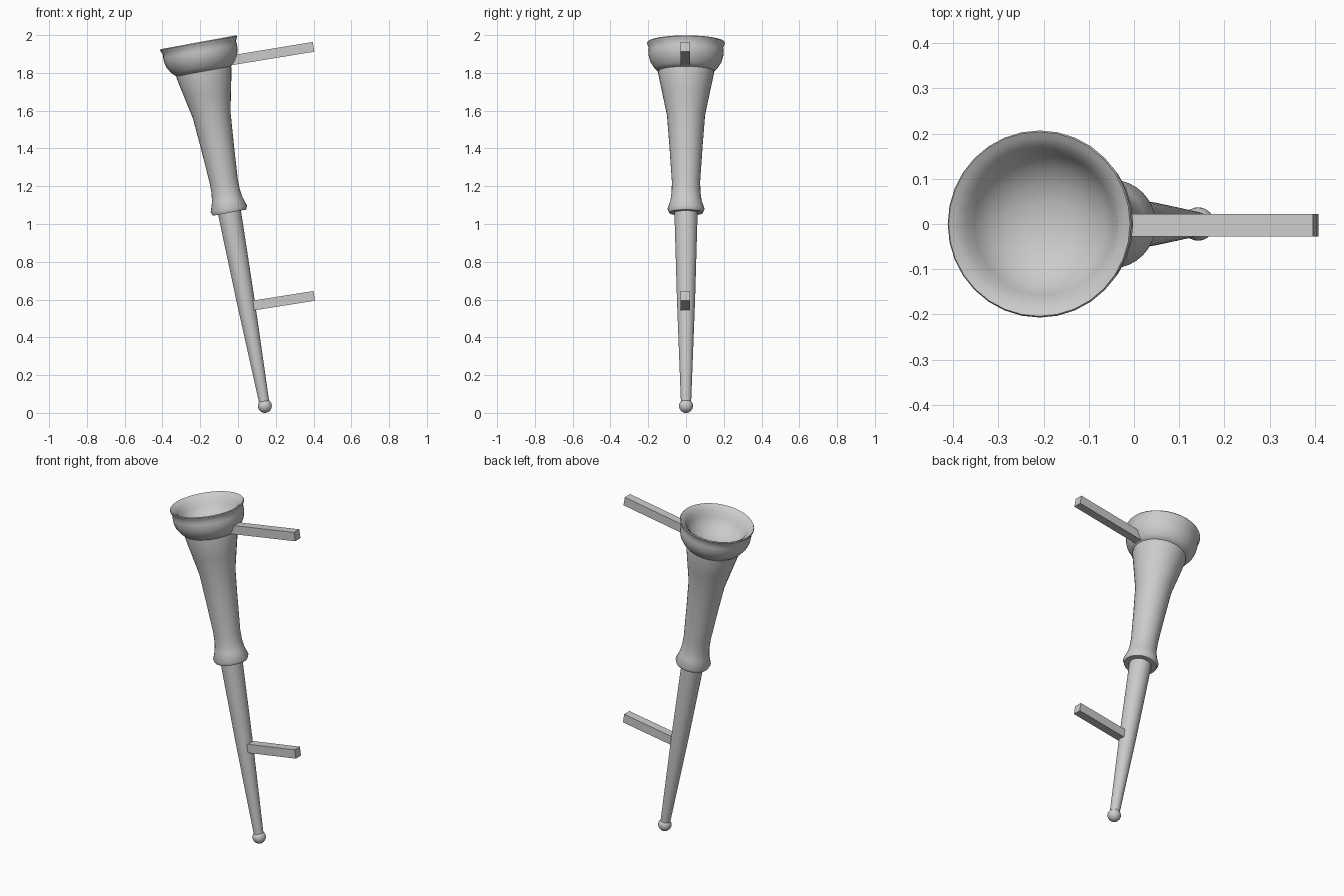
import bpy, bmesh
from math import radians
from mathutils import Matrix, Vector

cube = bpy.data.objects.get("Cube")
if cube:
    bpy.data.objects.remove(cube, do_unlink=True)

grey = bpy.data.materials.new("plain grey")
grey.use_nodes = True
colour = (0.6, 0.6, 0.6, 1)
grey.diffuse_color = colour
grey.node_tree.nodes["Principled BSDF"].inputs["Base Color"].default_value = colour

# The whole torch leans towards -x about the centre of its tip
LEAN = Matrix.Translation((0.142, 0, 0.037)) @ Matrix.Rotation(radians(-10.35), 4, 'Y')


def finish(name, bm, matrix, smooth_angle=None):
    bmesh.ops.recalc_face_normals(bm, faces=bm.faces)
    mesh = bpy.data.meshes.new(name)
    bm.to_mesh(mesh)
    bm.free()
    mesh.materials.append(grey)
    ob = bpy.data.objects.new(name, mesh)
    bpy.context.collection.objects.link(ob)
    ob.matrix_world = matrix
    if smooth_angle:
        bpy.ops.object.select_all(action='DESELECT')
        ob.select_set(True)
        bpy.context.view_layer.objects.active = ob
        bpy.ops.object.shade_smooth_by_angle(angle=radians(smooth_angle))
    return ob


def lathe(name, profile, steps=32):
    """Spin (radius, height) points around the leaning axis."""
    bm = bmesh.new()
    verts = [bm.verts.new((r, 0, h)) for r, h in profile]
    edges = [bm.edges.new(pair) for pair in zip(verts, verts[1:])]
    bmesh.ops.spin(bm, geom=verts + edges, cent=(0, 0, 0), axis=(0, 0, 1),
                   angle=radians(360), steps=steps)
    bmesh.ops.remove_doubles(bm, verts=bm.verts, dist=0.0005)
    return finish(name, bm, LEAN, 45)


def bracket(name, start, end, tilt):
    """Square bar between two points of its centre line, given as (x, z)."""
    a, b = Vector((start[0], 0, start[1])), Vector((end[0], 0, end[1]))
    bm = bmesh.new()
    bmesh.ops.create_cube(bm, size=1, matrix=Matrix.Diagonal(((b - a).length, 0.05, 0.052, 1)))
    centre = (a + b) / 2 + Vector((0, -0.003, 0))
    return finish(name, bm, Matrix.Translation(centre) @ Matrix.Rotation(radians(-tilt), 4, 'Y'))


# Round tip
bm = bmesh.new()
bmesh.ops.create_uvsphere(bm, u_segments=24, v_segments=14, radius=0.037)
finish("tip_ball", bm, LEAN, 45)

# Tapered lower shaft
lathe("shaft", [(0, 0.02), (0.027, 0.02), (0.048, 0.57), (0.062, 1.06), (0, 1.06)])

# Flared body with a collar below
lathe("flared_body", [
    (0, 1.04), (0.09, 1.04), (0.098, 1.06), (0.083, 1.105), (0.076, 1.15),
    (0.075, 1.21), (0.088, 1.4), (0.101, 1.565), (0.125, 1.68),
    (0.148, 1.79), (0.147, 1.815), (0, 1.815)])

# Hollow bowl with a bulged wall and a thin lip
lathe("bowl", [
    (0, 1.8), (0.147, 1.8), (0.168, 1.82), (0.188, 1.85), (0.197, 1.88),
    (0.199, 1.908), (0.197, 1.928), (0.203, 1.94), (0.207, 1.952),
    (0.204, 1.957), (0.19, 1.949), (0.17, 1.932), (0.157, 1.9),
    (0.132, 1.867), (0.095, 1.84), (0.05, 1.825), (0, 1.82)])

# Mounting bars
bracket("upper_bracket", (-0.04, 1.866), (0.4, 1.938), 9.3)
bracket("lower_bracket", (0.08, 0.569), (0.404, 0.619), 9)
